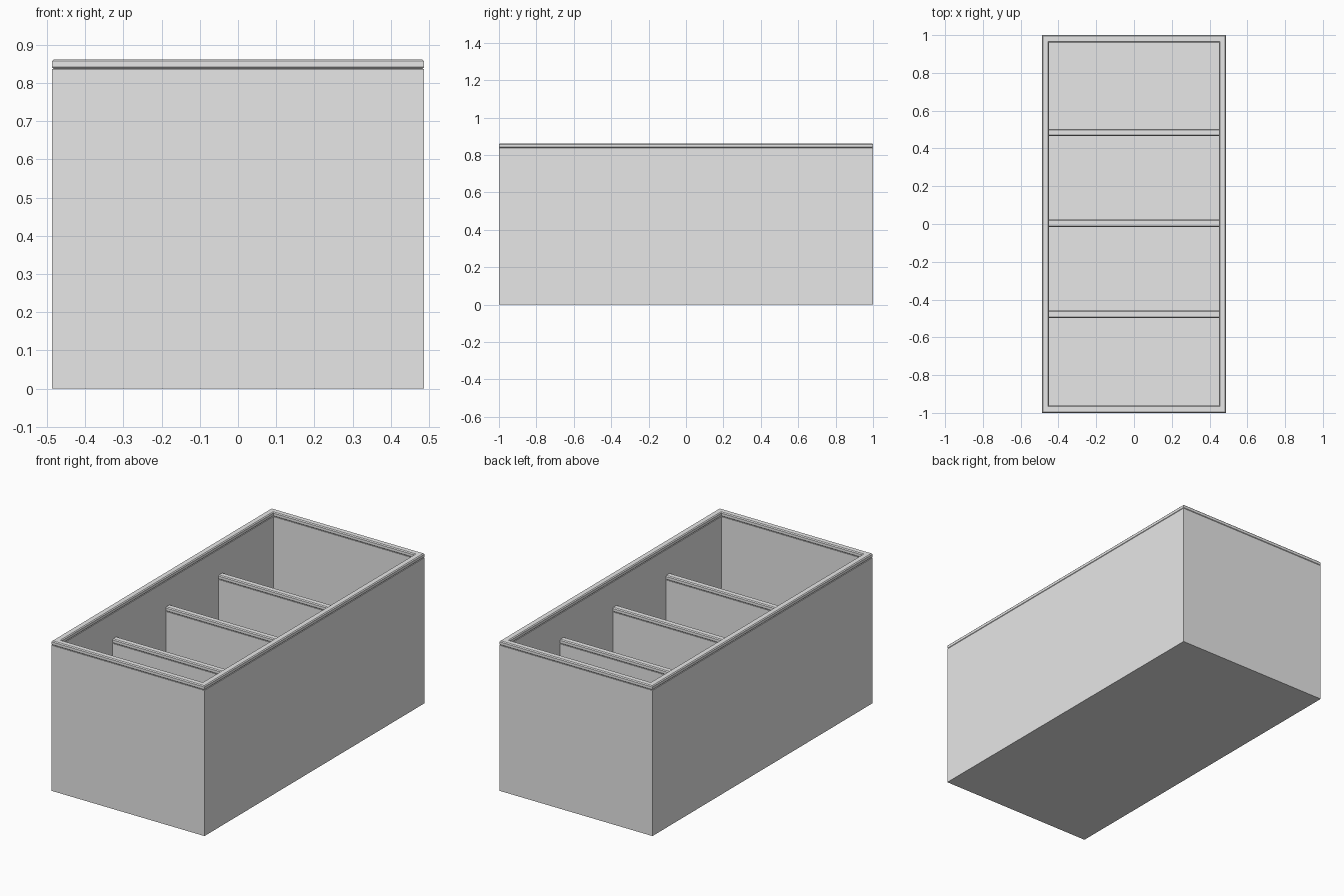
import bpy
import bmesh

cube = bpy.data.objects.get("Cube")
if cube:
    bpy.data.objects.remove(cube, do_unlink=True)

# Overall sizes
HX, HY, HEIGHT = 0.487, 1.0, 0.862
WALL = 0.038
BAND = 0.025
BEVEL = 0.005
DIVIDER_TOP = 0.69

grey = bpy.data.materials.new("plain grey")
grey.use_nodes = True
grey.diffuse_color = (0.8, 0.8, 0.8, 1)
grey.node_tree.nodes["Principled BSDF"].inputs["Base Color"].default_value = (0.8, 0.8, 0.8, 1)


def loft(name, rings, y=0.0, closed=False):
    """Join rectangles given as (half x, half y, z); cap the ends unless closed."""
    bm = bmesh.new()
    loops = [[bm.verts.new((sx * hx, y + sy * hy, z))
              for sx, sy in ((-1, -1), (1, -1), (1, 1), (-1, 1))]
             for hx, hy, z in rings]
    pairs = list(zip(loops, loops[1:]))
    if closed:
        pairs.append((loops[-1], loops[0]))
    else:
        bm.faces.new(loops[0][::-1])
        bm.faces.new(loops[-1])
    for a, b in pairs:
        for i in range(4):
            j = (i + 1) % 4
            bm.faces.new((a[i], a[j], b[j], b[i]))
    bmesh.ops.recalc_face_normals(bm, faces=bm.faces)
    mesh = bpy.data.meshes.new(name)
    bm.to_mesh(mesh)
    bm.free()
    mesh.materials.append(grey)
    obj = bpy.data.objects.new(name, mesh)
    bpy.context.collection.objects.link(obj)
    return obj


# Open box with a floor
ix, iy = HX - WALL, HY - WALL
box_top = HEIGHT - BAND
loft("box_body", [(HX, HY, 0), (HX, HY, box_top), (ix, iy, box_top), (ix, iy, WALL)])

# Edge band around the rim, chamfered on all its long edges
section = [(0, BEVEL), (0, BAND - BEVEL), (BEVEL, BAND), (WALL - BEVEL, BAND),
           (WALL, BAND - BEVEL), (WALL, BEVEL), (WALL - BEVEL, 0), (BEVEL, 0)]
loft("rim_band", [(HX - d, HY - d, box_top + h) for d, h in section], closed=True)

# Three dividers, each with its own chamfered edge band
half = WALL / 2
low = DIVIDER_TOP - BAND
for name, y in (("front", -0.478), ("middle", 0.004), ("back", 0.484)):
    loft(name + "_divider", [(ix, half, WALL), (ix, half, low)], y)
    loft(name + "_divider_band",
         [(ix, half - BEVEL, low), (ix, half, low + BEVEL),
          (ix, half, DIVIDER_TOP - BEVEL), (ix, half - BEVEL, DIVIDER_TOP)], y)
